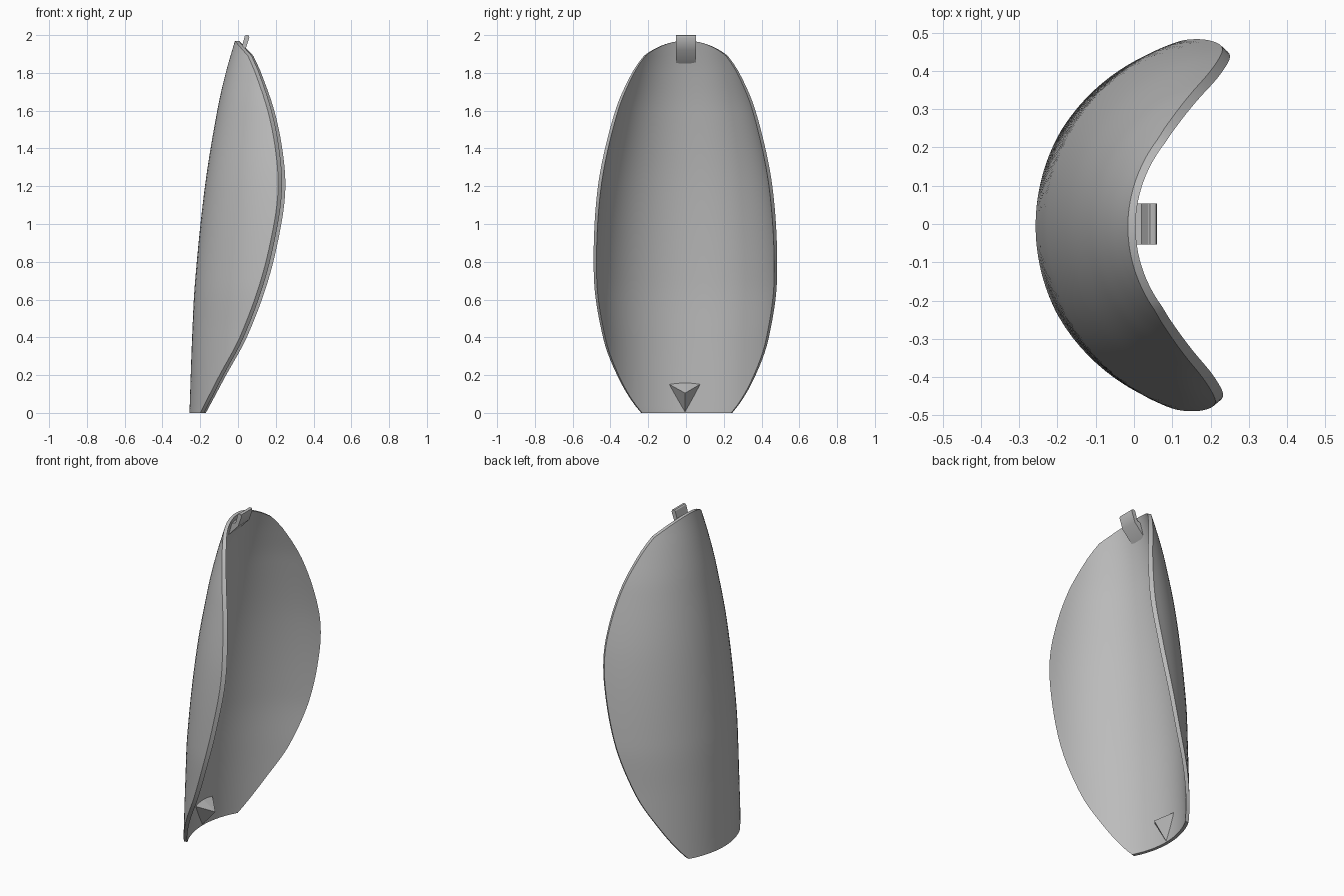
import bpy, bmesh, math
from mathutils import Matrix

cube = bpy.data.objects.get("Cube")
if cube:
    bpy.data.objects.remove(cube, do_unlink=True)

grey = bpy.data.materials.new("plain_grey")
grey.use_nodes = True
colour = (0.5, 0.5, 0.5, 1)
grey.diffuse_color = colour
grey.node_tree.nodes["Principled BSDF"].inputs["Base Color"].default_value = colour


def smooth_curve(points, z):
    """Smooth interpolation through (z, value) points."""
    def slope(i):
        a, b = points[max(i - 1, 0)], points[min(i + 1, len(points) - 1)]
        return (b[1] - a[1]) / (b[0] - a[0])
    i = max(k for k in range(len(points) - 1) if k == 0 or points[k][0] <= z)
    (z0, v0), (z1, v1) = points[i], points[i + 1]
    h = z1 - z0
    t = (z - z0) / h
    return ((2*t**3 - 3*t**2 + 1) * v0 + (t**3 - 2*t**2 + t) * h * slope(i)
            + (3*t**2 - 2*t**3) * v1 + (t**3 - t**2) * h * slope(i + 1))


def finish(name, bm, angle):
    bmesh.ops.recalc_face_normals(bm, faces=bm.faces)
    mesh = bpy.data.meshes.new(name)
    bm.to_mesh(mesh)
    bm.free()
    mesh.materials.append(grey)
    obj = bpy.data.objects.new(name, mesh)
    bpy.context.collection.objects.link(obj)
    if angle:
        bpy.ops.object.select_all(action='DESELECT')
        obj.select_set(True)
        bpy.context.view_layer.objects.active = obj
        bpy.ops.object.shade_smooth_by_angle(angle=math.radians(angle))
    return obj


# Curved shell: circular arcs stacked in height, trimmed by a bulging edge
spine = [(0, -.257), (.4, -.243), (.7, -.227), (1.2, -.175), (1.6, -.11), (1.8, -.065), (1.97, -.016)]
radius = [(0, .5), (.4, .5), (.7, .507), (1.2, .467), (1.6, .388), (1.8, .33), (1.97, .28)]
edge = [(0, -.195), (.2, -.09), (.4, .018), (.7, .13), (1, .2), (1.2, .222),
        (1.4, .206), (1.6, .165), (1.8, .097), (1.89, .057)]
WALL, TOP, SHOULDER, STEPS = .02, 1.97, 1.89, 32


def arc(z, inset):
    x0, r = smooth_curve(spine, z), smooth_curve(radius, z)
    if z <= SHOULDER:
        xe = smooth_curve(edge, z)
    else:
        f = (z - SHOULDER) / (TOP - SHOULDER)
        xe = edge[-1][1] * (1 - f) + spine[-1][1] * f
    centre, r = x0 + r, r - inset
    half = math.acos(max(-1, min(1, 1 - (xe - x0) / r)))
    for k in range(STEPS + 1):
        a = half * (2 * k / STEPS - 1)
        yield centre - r * math.cos(a), r * math.sin(a), z


heights = [SHOULDER * i / 48 for i in range(49)]
heights += [TOP - (TOP - SHOULDER) * (1 - i / 12) ** 2 for i in range(1, 13)]
bm = bmesh.new()
rows = []
for z in heights:
    loop = list(arc(z, 0)) + list(arc(z, WALL))[::-1]
    rows.append([bm.verts.new(p) for p in loop])
for low, high in zip(rows, rows[1:]):
    for k in range(len(low)):
        n = (k + 1) % len(low)
        bm.faces.new((low[k], low[n], high[n], high[k]))
for k in range(STEPS):
    bm.faces.new((rows[0][k], rows[0][k + 1], rows[0][-2 - k], rows[0][-1 - k]))
bmesh.ops.remove_doubles(bm, verts=bm.verts, dist=.0004)
bmesh.ops.rotate(bm, verts=bm.verts, matrix=Matrix.Rotation(-.02, 3, 'Z'))
finish("curved_shell", bm, 35)

# Bent clip at the top, an extruded profile
profile = [(-.03, 1.85), (.038, 1.922), (.06, 1.985), (.058, 1.997), (.052, 2),
           (.042, 2), (.036, 1.995), (.02, 1.938), (-.015, 1.93)]
bm = bmesh.new()
face = bm.faces.new([bm.verts.new((x, -.053, z)) for x, z in profile])
side = bmesh.ops.extrude_face_region(bm, geom=[face])
bmesh.ops.translate(bm, vec=(0, .106, 0),
                    verts=[v for v in side["geom"] if isinstance(v, bmesh.types.BMVert)])
bm.faces.new([v for v in face.verts]) if not face.is_valid else None
finish("top_clip", bm, 30)

# Pointed peg on the inside near the bottom
bm = bmesh.new()
for p in [(-.24, -.105, .16), (-.24, .09, .16), (-.15, -.005, .105), (-.242, -.005, 0), (-.245, -.005, .168)]:
    bm.verts.new(p)
bmesh.ops.convex_hull(bm, input=bm.verts)
finish("bottom_peg", bm, 0)
